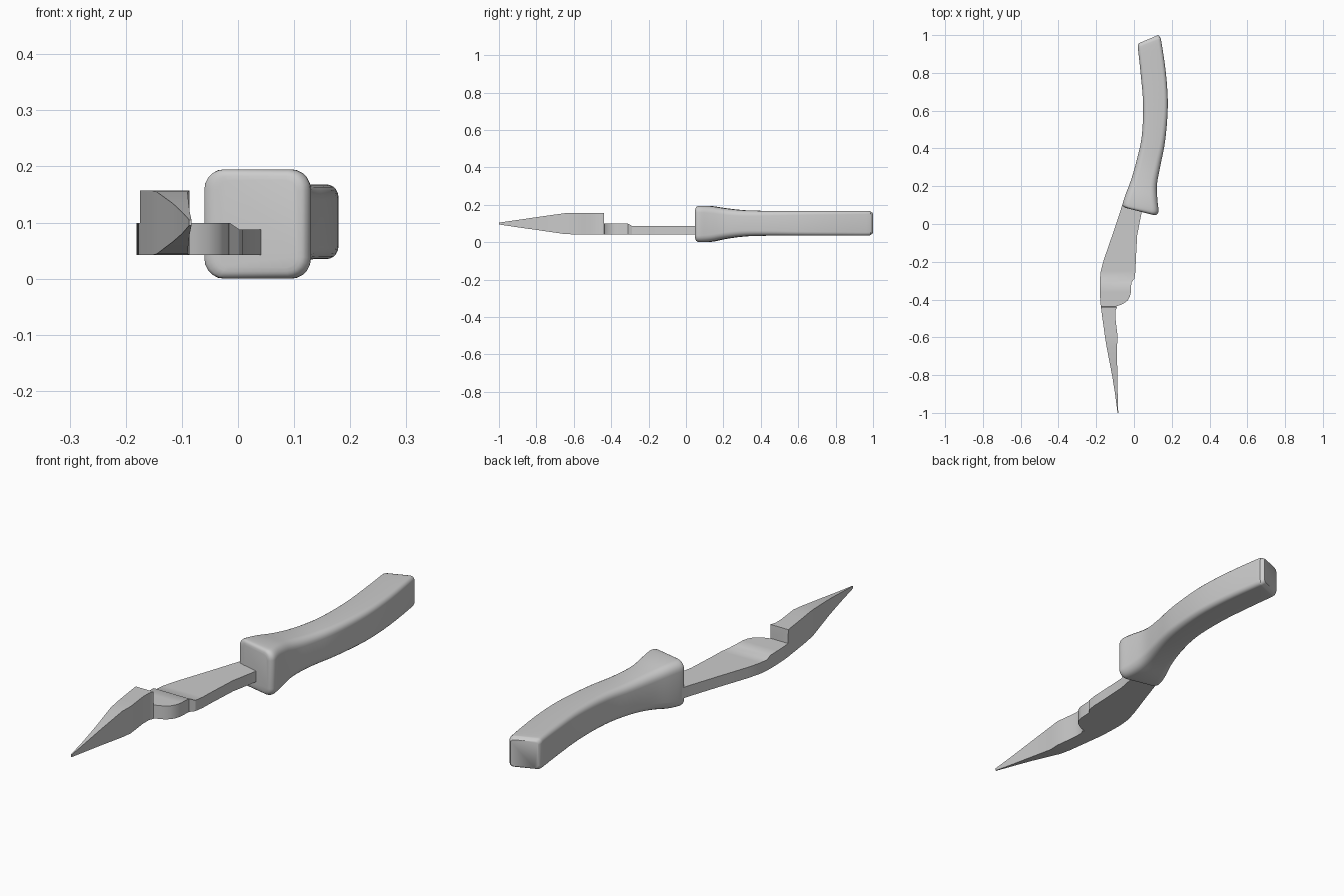
import bpy, bmesh, math

cube = bpy.data.objects.get("Cube")
if cube:
    bpy.data.objects.remove(cube, do_unlink=True)

grey = bpy.data.materials.new("plain grey")
grey.use_nodes = True
GREY = (0.6, 0.6, 0.6, 1)
grey.diffuse_color = GREY
grey.node_tree.nodes["Principled BSDF"].inputs["Base Color"].default_value = GREY


def refine(sections, steps):
    """Catmull-Rom interpolation between cross-sections."""
    out = []
    last = len(sections) - 1
    for i in range(last):
        a, b, c, d = (sections[max(0, min(last, i + k))] for k in (-1, 0, 1, 2))
        for s in range(steps):
            t = s / steps
            out.append([q + t / 2 * (r - p + t * (2 * p - 5 * q + 4 * r - u
                        + t * (3 * (q - r) + u - p)))
                        for p, q, r, u in zip(a, b, c, d)])
    out.append(sections[-1])
    return out


def ring(section, segments):
    """Rounded rectangle between a left and a right point."""
    lx, ly, rx, ry, low, high, radius = section
    width = math.hypot(rx - lx, ry - ly)
    points = []
    corners = ((1, 1), (-1, 1), (-1, -1), (1, -1))
    for n, (sx, sz) in enumerate(corners):
        for k in range(segments + 1):
            angle = math.pi / 2 * (n + k / max(segments, 1))
            u = width / 2 + sx * (width / 2 - radius) + radius * math.cos(angle)
            z = (low if sz < 0 else high) - sz * radius + radius * math.sin(angle)
            f = u / width
            points.append((lx + (rx - lx) * f, ly + (ry - ly) * f, z))
    return points


def loft(name, sections, segments, sharp):
    bm = bmesh.new()
    rings = [[bm.verts.new(p) for p in ring(s, segments)] for s in sections]
    count = len(rings[0])
    for a, b in zip(rings, rings[1:]):
        for i in range(count):
            j = (i + 1) % count
            bm.faces.new((a[i], a[j], b[j], b[i]))
    bm.faces.new(rings[0])
    bm.faces.new(rings[-1])
    bmesh.ops.recalc_face_normals(bm, faces=bm.faces)
    mesh = bpy.data.meshes.new(name)
    bm.to_mesh(mesh)
    bm.free()
    mesh.materials.append(grey)
    obj = bpy.data.objects.new(name, mesh)
    bpy.context.collection.objects.link(obj)
    bpy.ops.object.select_all(action="DESELECT")
    obj.select_set(True)
    bpy.context.view_layer.objects.active = obj
    bpy.ops.object.shade_smooth_by_angle(angle=math.radians(sharp))
    return obj


# Curved grip, flared at the collar: left point, right point, low, high, radius
grip = [
    (-.035, .083, .105, .047, .020, .176, .02),
    (-.052, .090, .120, .050, .006, .190, .032),
    (-.060, .105, .130, .070, .000, .195, .036),
    (-.045, .155, .124, .130, .004, .192, .036),
    (-.015, .235, .122, .210, .020, .180, .034),
    (.015, .34, .140, .310, .032, .170, .03),
    (.042, .47, .165, .440, .035, .168, .026),
    (.048, .64, .179, .620, .035, .168, .022),
    (.035, .80, .170, .790, .035, .168, .02),
    (.022, .92, .145, .965, .035, .168, .018),
    (.021, .945, .137, .990, .038, .165, .017),
    (.026, .957, .127, 1.0, .045, .158, .014),
]
loft("grip", refine(grip, 4), 5, 50)

# Flat arm, round pivot pad and pointed jaw: y, left x, right x, low, high
LOW = .042
arm = [
    (.12, -.056, .060, LOW, .088),
    (.06, -.075, .040, LOW, .088),
    (-.06, -.115, .017, LOW, .088),
    (-.19, -.160, .010, LOW, .088),
    (-.25, -.176, .008, LOW, .088),
    (-.29, -.180, .002, LOW, .088),
    (-.31, -.181, -.014, LOW, .099),
    (-.36, -.180, -.016, LOW, .099),
    (-.385, -.179, -.022, LOW, .099),
    (-.405, -.178, -.034, LOW, .099),
    (-.42, -.177, -.053, LOW, .099),
    (-.43, -.176, -.075, LOW, .099),
    (-.437, -.175, -.098, LOW, .099),
    (-.439, -.175, -.090, LOW, .157),
    (-.46, -.172, -.098, LOW, .157),
    (-.50, -.167, -.098, LOW, .157),
    (-.55, -.160, -.092, LOW, .157),
    (-.60, -.153, -.086, LOW, .157),
    (-.65, -.145, -.090, .044, .155),
    (-.80, -.116, -.088, .066, .134),
    (-.90, -.100, -.086, .080, .119),
    (-1.0, -.087, -.083, .095, .105),
]
loft("jaw_arm", [(l, y, r, y, lo, hi, 0) for y, l, r, lo, hi in arm], 0, 30)
